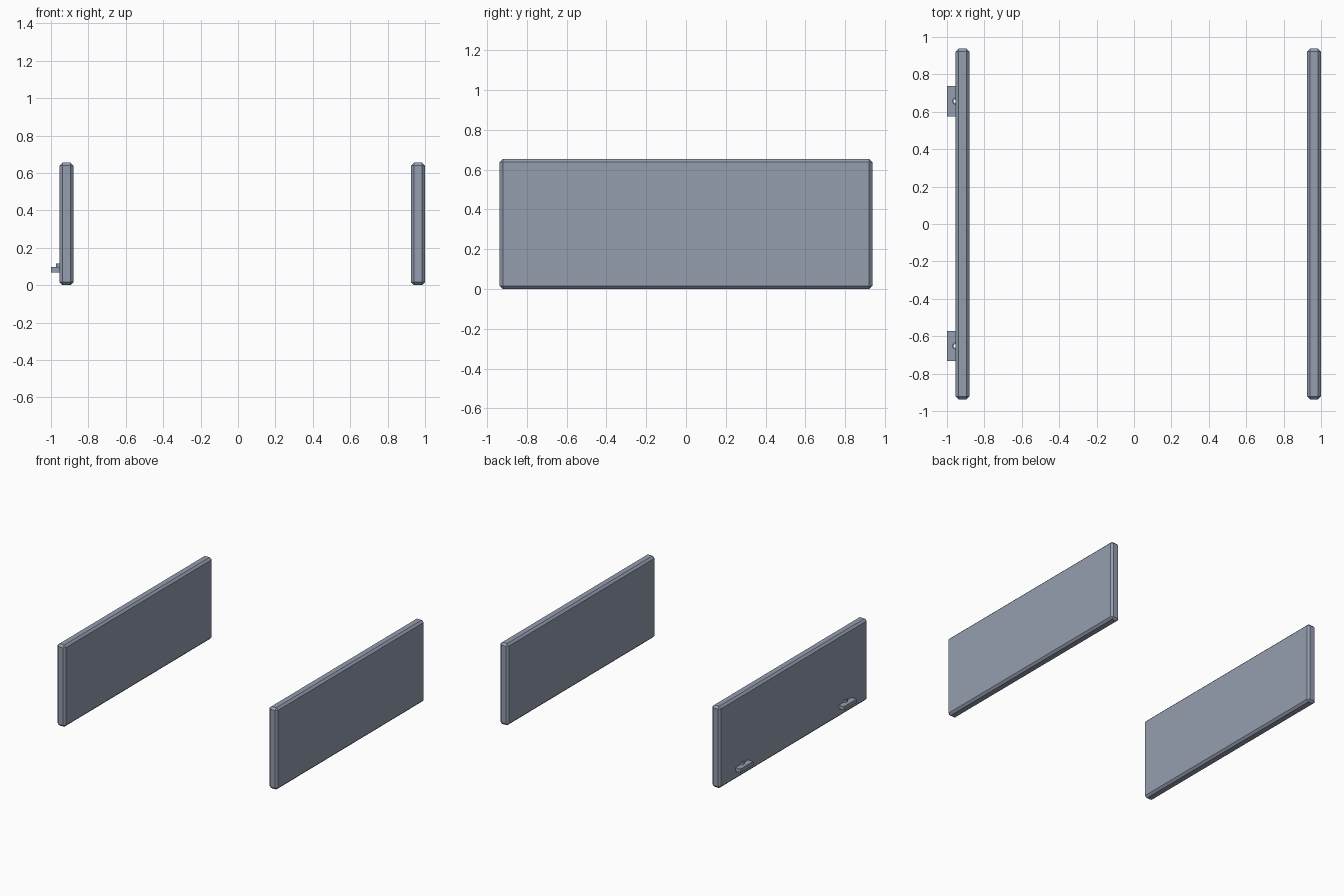
import bpy
import bmesh

if "Cube" in bpy.data.objects:
    bpy.data.objects.remove(bpy.data.objects["Cube"])

# Blue-grey paint shared by every part
paint = bpy.data.materials.new("blue_grey")
paint.diffuse_color = (0.30, 0.34, 0.43, 1)
paint.use_nodes = True
paint.node_tree.nodes["Principled BSDF"].inputs["Base Color"].default_value = paint.diffuse_color


def finish(name, bm):
    bmesh.ops.recalc_face_normals(bm, faces=bm.faces)
    mesh = bpy.data.meshes.new(name)
    bm.to_mesh(mesh)
    bm.free()
    mesh.materials.append(paint)
    obj = bpy.data.objects.new(name, mesh)
    bpy.context.collection.objects.link(obj)
    return obj


def box(name, lo, hi, bevel=0.0):
    bm = bmesh.new()
    bmesh.ops.create_cube(bm, size=1)
    for v in bm.verts:
        v.co = [(a + b) / 2 + c * (b - a) for a, b, c in zip(lo, hi, v.co)]
    if bevel:
        bmesh.ops.bevel(bm, geom=bm.edges[:], offset=bevel, segments=1,
                        affect='EDGES', profile=0.5)
    return finish(name, bm)


def cylinder(name, x, y, z0, z1, radius):
    bm = bmesh.new()
    bmesh.ops.create_cone(bm, cap_ends=True, segments=24, radius1=radius,
                          radius2=radius, depth=z1 - z0)
    bmesh.ops.translate(bm, verts=bm.verts, vec=(x, y, (z0 + z1) / 2))
    return finish(name, bm)


def boolean(obj, other, operation):
    mod = obj.modifiers.new(operation.lower(), 'BOOLEAN')
    mod.operation = operation
    mod.object = other
    mod.solver = 'EXACT'
    other.hide_render = True
    other.hide_set(True)


# Chamfered side panels
box("left_panel", (-0.955, -0.937, 0), (-0.88, 0.937, 0.655), 0.016)
box("right_panel", (0.925, -0.937, 0), (1.0, 0.937, 0.655), 0.016)

# Mounting tabs with a raised, drilled boss, half sunk in the left panel
for side, y in (("rear", 0.657), ("front", -0.652)):
    x = -0.954
    tab = box(side + "_tab", (-1, y - 0.081, 0.068), (-0.908, y + 0.081, 0.098))
    boss = cylinder(side + "_boss_helper", x, y, 0.085, 0.115, 0.019)
    drill = cylinder(side + "_drill_helper", x, y, 0.04, 0.15, 0.01)
    boolean(tab, boss, 'UNION')
    boolean(tab, drill, 'DIFFERENCE')
